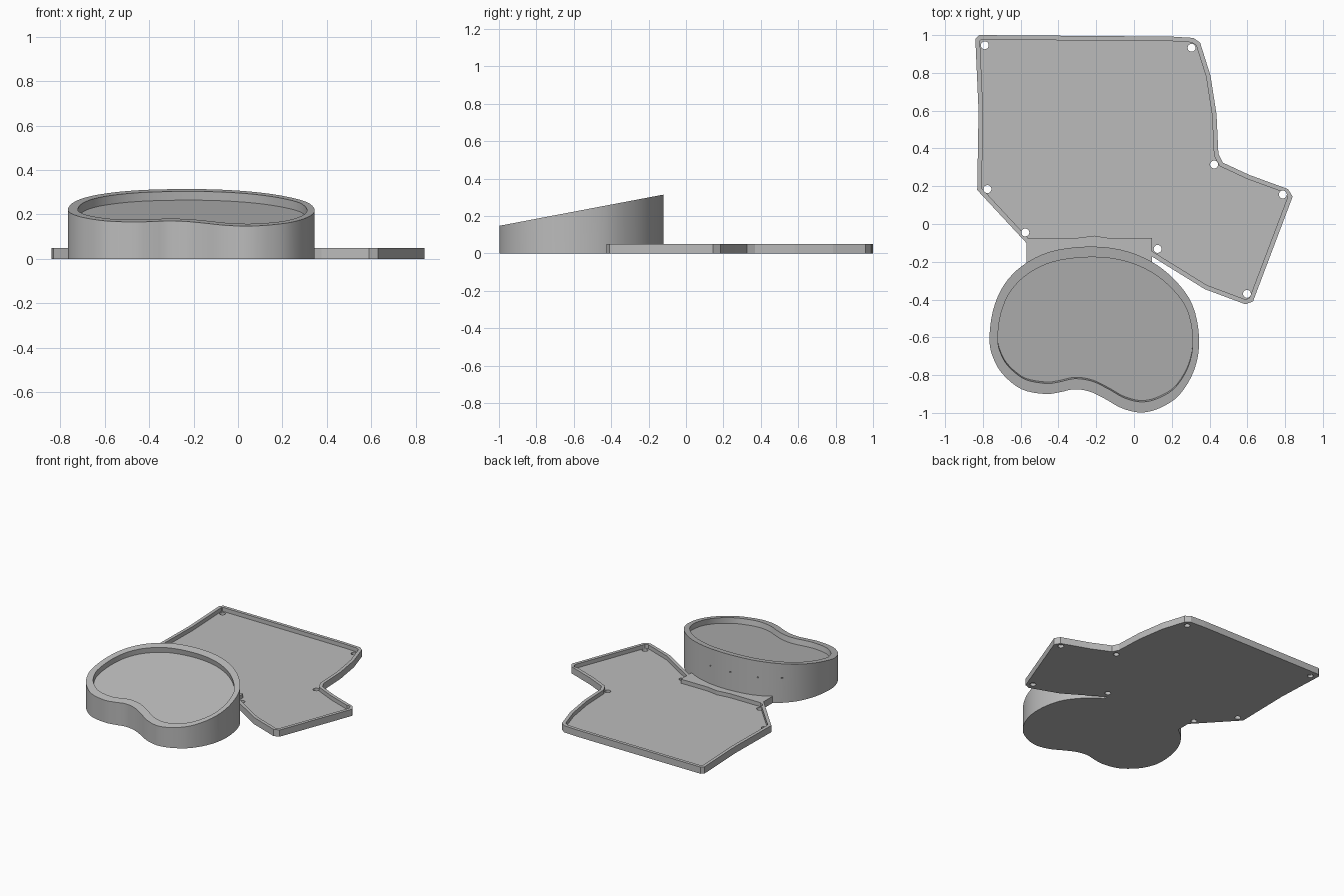
import bpy, bmesh
from math import pi
from mathutils import Vector, Matrix

if "Cube" in bpy.data.objects:
    bpy.data.objects.remove(bpy.data.objects["Cube"])

grey = bpy.data.materials.new("plain grey")
grey.use_nodes = True
grey.diffuse_color = (0.5, 0.5, 0.5, 1)
grey.node_tree.nodes["Principled BSDF"].inputs["Base Color"].default_value = (0.5, 0.5, 0.5, 1)


def add_object(name, bm):
    bmesh.ops.recalc_face_normals(bm, faces=bm.faces)
    mesh = bpy.data.meshes.new(name)
    bm.to_mesh(mesh)
    bm.free()
    mesh.materials.append(grey)
    obj = bpy.data.objects.new(name, mesh)
    bpy.context.collection.objects.link(obj)
    return obj


def loft(name, lower, upper):
    """Closed solid between two matching loops of 3D points."""
    bm = bmesh.new()
    a = [bm.verts.new(p) for p in lower]
    b = [bm.verts.new(p) for p in upper]
    bm.faces.new(a)
    bm.faces.new(b)
    for i in range(len(a)):
        j = (i + 1) % len(a)
        bm.faces.new((a[i], a[j], b[j], b[i]))
    return add_object(name, bm)


def prism(name, outline, z0, z1):
    return loft(name, [(x, y, z0) for x, y in outline], [(x, y, z1) for x, y in outline])


def rods(name, centres, radius, depth, turn=Matrix()):
    """Round cutters, all in one object."""
    bm = bmesh.new()
    for c in centres:
        bmesh.ops.create_cone(bm, cap_ends=True, segments=20, radius1=radius, radius2=radius,
                              depth=depth, matrix=Matrix.Translation(c) @ turn)
    return add_object(name, bm)


def inset(points, thickness):
    """Move a clockwise outline inwards; thickness depends on the outward normal."""
    pts = [Vector(p) for p in points]
    result = []
    for i, p in enumerate(pts):
        d1 = (p - pts[i - 1]).normalized()
        d2 = (pts[(i + 1) % len(pts)] - p).normalized()
        n1, n2 = Vector((d1.y, -d1.x)), Vector((d2.y, -d2.x))
        n = (n1 + n2) / (1 + n1.dot(n2))
        result.append(p + n * thickness(-n.normalized()))
    return result


def smooth_loop(points, steps):
    """Closed Catmull-Rom curve through the points."""
    pts = [Vector(p) for p in points]
    out = []
    for i in range(len(pts)):
        a, b, c, d = (pts[(i + k) % len(pts)] for k in (-1, 0, 1, 2))
        for s in range(steps):
            t = s / steps
            out.append(0.5 * (2 * b + (c - a) * t + (2 * a - 5 * b + 4 * c - d) * t ** 2
                              + (3 * b - a - 3 * c + d) * t ** 3))
    return out


def cut(obj, cutters):
    for cutter in cutters:
        mod = obj.modifiers.new("cut", 'BOOLEAN')
        mod.object, mod.operation, mod.solver = cutter, 'DIFFERENCE', 'EXACT'
    graph = bpy.context.evaluated_depsgraph_get()
    mesh = bpy.data.meshes.new_from_object(obj.evaluated_get(graph))
    obj.modifiers.clear()
    obj.data = mesh
    for cutter in cutters:
        bpy.data.objects.remove(cutter)


# Shallow tray with a raised rim
tray_outline = [(-.84, .98), (-.82, 1), (.2, .992), (.315, .985), (.35, .96), (.405, .785),
                (.437, .58), (.447, .37), (.47, .325), (.61, .26), (.815, .185), (.84, .145),
                (.63, -.41), (.59, -.425), (.375, -.345), (.095, -.172), (.095, -.21),
                (-.57, -.22), (-.57, -.1), (-.83, .18), (-.823, .6)]
tray = prism("tray", tray_outline, 0, .05)
recess = prism("tray_recess", inset(tray_outline, lambda n: .024), .02, .1)

# Screw holes through the tray corners
hole_spots = [(-.79, .946), (.305, .933), (.424, .315), (.788, .156),
              (.598, -.37), (.125, -.132), (-.575, -.045), (-.776, .185)]
cut(tray, [recess, rods("screw_holes", [(x, y, 0) for x, y in hole_spots], .021, .3)])

# Solid bridge joining the tray to the pod
prism("bridge", [(-.57, -.075), (-.31, -.075), (-.21, -.062), (-.13, -.075), (.095, -.075),
                 (.095, -.21), (-.2, -.21), (-.57, -.22)], .01, .05)

# Kidney-shaped pod with a sloping top
pod_outline = smooth_loop([
    (-.765, -.61), (-.747, -.46), (-.69, -.325), (-.59, -.22), (-.445, -.147), (-.255, -.12),
    (-.075, -.135), (.085, -.195), (.215, -.295), (.31, -.43), (.345, -.61), (.32, -.77),
    (.24, -.905), (.135, -.975), (.035, -.998), (-.065, -.975), (-.155, -.925), (-.235, -.887),
    (-.315, -.875), (-.39, -.89), (-.47, -.9), (-.595, -.875), (-.695, -.795), (-.747, -.705)], 4)
SLOPE = .19


def on_top(p):
    return Vector((p.x, p.y, .147 + SLOPE * (p.y + 1)))


pod = loft("pod", [(p.x, p.y, 0) for p in pod_outline], [on_top(p) for p in pod_outline])

# Recess sunk square to the sloping top
rim = [on_top(p) for p in inset(pod_outline, lambda n: .039 + .017 * n.y ** 2 - .005 * n.x)]
up = Vector((0, -SLOPE, 1)).normalized()
pod_recess = loft("pod_recess", [p - up * .04 for p in rim], [p + up * .06 for p in rim])

# Pin holes in the back wall
pins = rods("pin_holes", [(-.11, -.13, .185), (-.28, -.12, .185), (-.48, -.16, .185),
                          (-.62, -.245, .185)], .005, .06, Matrix.Rotation(pi / 2, 4, 'X'))
cut(pod, [pod_recess, pins])

bpy.ops.object.select_all(action='DESELECT')
pod.select_set(True)
bpy.context.view_layer.objects.active = pod
bpy.ops.object.shade_smooth_by_angle(angle=pi / 6)
